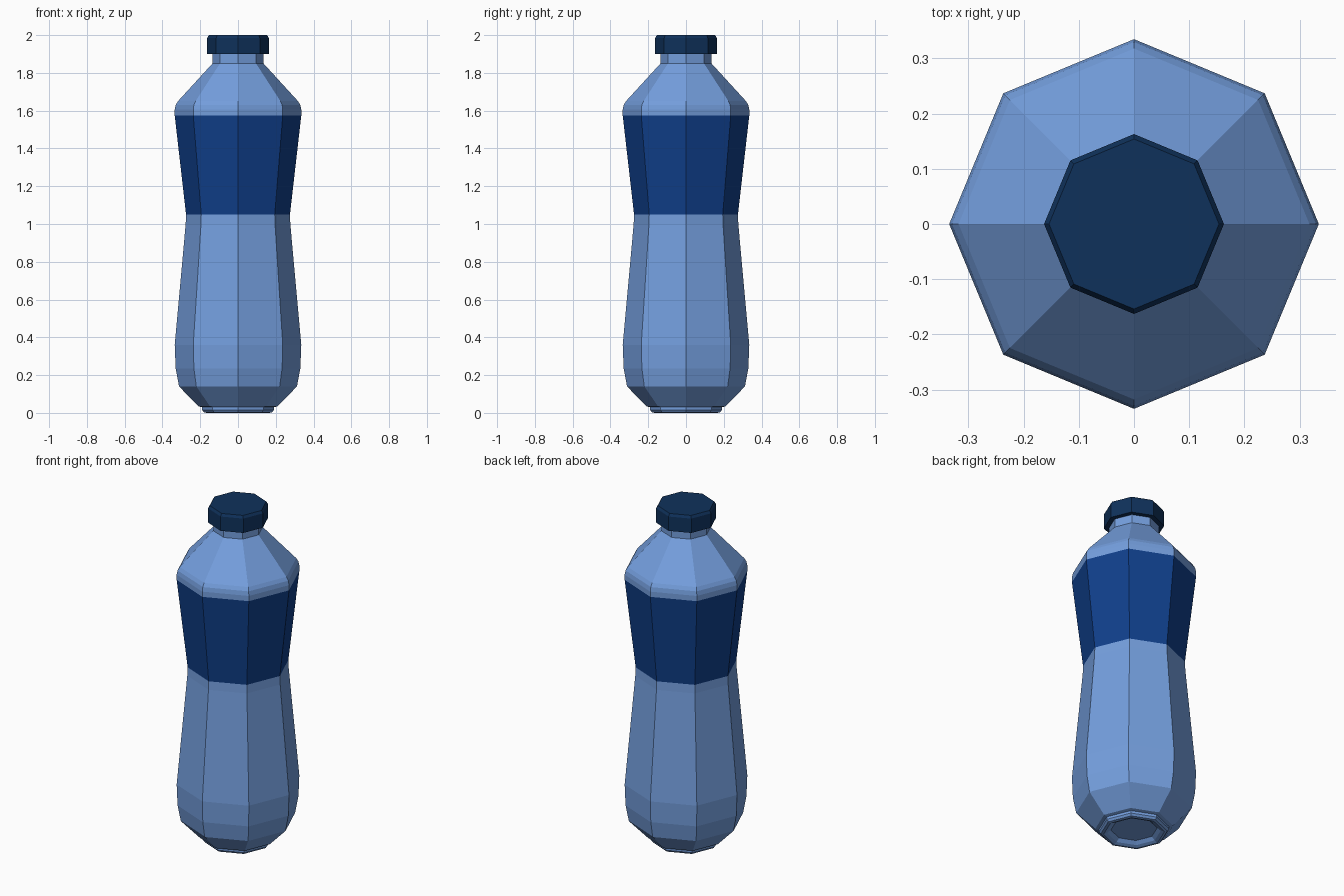
import bpy, bmesh, math

if "Cube" in bpy.data.objects:
    bpy.data.objects.remove(bpy.data.objects["Cube"])

SIDES = 8


def material(name, rgb):
    m = bpy.data.materials.new(name)
    m.diffuse_color = (*rgb, 1)
    m.use_nodes = True
    m.node_tree.nodes["Principled BSDF"].inputs["Base Color"].default_value = m.diffuse_color
    return m


def lathe(name, profile, mats, rule=None):
    """Eight-sided turned solid from (radius, z) points, capped at both ends."""
    bm = bmesh.new()
    rings = []
    for r, z in profile:
        rings.append([bm.verts.new((r * math.cos(2 * math.pi * i / SIDES),
                                    r * math.sin(2 * math.pi * i / SIDES), z))
                      for i in range(SIDES)])
    for a, b in zip(rings, rings[1:]):
        for i in range(SIDES):
            j = (i + 1) % SIDES
            bm.faces.new((a[i], a[j], b[j], b[i]))
    bm.faces.new(rings[0][::-1])
    bm.faces.new(rings[-1])
    bmesh.ops.recalc_face_normals(bm, faces=bm.faces)
    if rule:
        for f in bm.faces:
            f.material_index = rule(f.calc_center_median())
    me = bpy.data.meshes.new(name)
    bm.to_mesh(me)
    bm.free()
    for m in mats:
        me.materials.append(m)
    ob = bpy.data.objects.new(name, me)
    bpy.context.collection.objects.link(ob)
    return ob


light_blue = material("light blue plastic", (0.175, 0.345, 0.73))
label_blue = material("label blue", (0.005, 0.05, 0.26))
cap_navy = material("cap navy", (0.0048, 0.031, 0.105))

# Bottle body: recessed foot, waisted sides, shoulder and neck; label by height
body = [(0.125, 0.025), (0.145, 0.008), (0.165, 0.0), (0.18, 0.003), (0.19, 0.015),
        (0.19, 0.03), (0.21, 0.035), (0.312, 0.14), (0.33, 0.235), (0.335, 0.36),
        (0.277, 1.0), (0.275, 1.05), (0.335, 1.574), (0.335, 1.605), (0.33, 1.63),
        (0.318, 1.65), (0.135, 1.85), (0.135, 1.91)]
lathe("bottle_body", body, [light_blue, label_blue],
      lambda c: 1 if 1.06 < c.z < 1.56 else 0)

# Screw cap with a small bevelled top edge
lathe("bottle_cap", [(0.163, 1.9), (0.163, 1.985), (0.154, 2.0)], [cap_navy])
